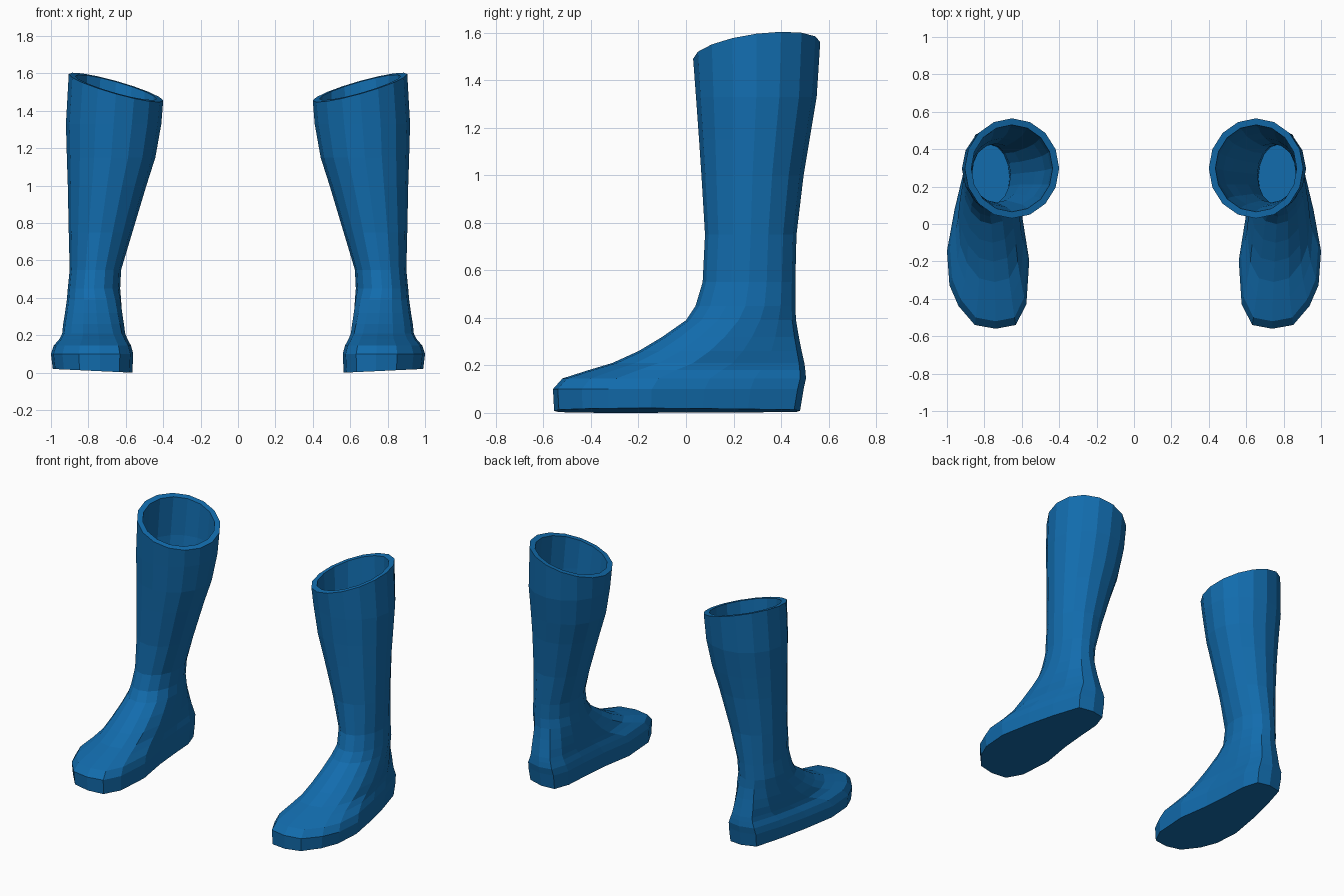
import bpy, bmesh, math

if "Cube" in bpy.data.objects:
    bpy.data.objects.remove(bpy.data.objects["Cube"])

SEG = 16
blue = bpy.data.materials.new("boot blue")
blue.diffuse_color = (0.006, 0.15, 0.42, 1)
blue.use_nodes = True
blue.node_tree.nodes["Principled BSDF"].inputs["Base Color"].default_value = blue.diffuse_color

# Footprint outline, from the heel round the inner edge to the toe and back
FOOT = [(.75, .48), (.66, .465), (.625, .36), (.615, .2), (.60, .02), (.565, -.2),
        (.58, -.43), (.635, -.54), (.74, -.56), (.85, -.54), (.935, -.44),
        (.982, -.33), (.995, -.15), (.955, .07), (.91, .26), (.85, .455)]

# Rings: height, inner x, outer x, front y, back y, blend from footprint to ellipse
RINGS = [(.00, .565, .990, -.555, .48, 0),
         (.10, .560, 1.00, -.56, .495, 0),
         (.145, .572, .985, -.52, .505, 0),
         (.18, .59, .955, -.41, .502, .1),
         (.21, .60, .94, -.31, .498, .25),
         (.26, .605, .935, -.20, .487, .4),
         (.32, .612, .925, -.10, .475, .6),
         (.39, .62, .915, .00, .463, .8),
         (.45, .63, .91, .04, .46, 1),
         (.55, .625, .90, .07, .46, 1),
         (.75, .565, .905, .08, .465, 1),
         (1.0, .49, .91, .065, .495, 1),
         (1.15, .442, .915, .055, .52, 1),
         (1.33, .41, .92, .042, .55, 1),
         (1.525, .40, .905, .03, .565, 1)]


def ring(bm, spec, inset=0.0):
    z, x0, x1, y0, y1, blend = spec
    x0, x1, y0, y1 = x0 + inset, x1 - inset, y0 + inset, y1 - inset
    verts = []
    for i, (fx, fy) in enumerate(FOOT):
        a = math.pi / 2 + 2 * math.pi * i / SEG
        u = (1 - blend) * (fx - .565) / .43 + blend * (.5 + .5 * math.cos(a))
        v = (1 - blend) * (fy + .56) / 1.04 + blend * (.5 + .5 * math.sin(a))
        x, y, h = x0 + (x1 - x0) * u, y0 + (y1 - y0) * v, z
        if z > 1.5:        # slanted rim
            h += .28 * (x - .65) + .13 * (y - .3)
        elif z == 0:       # slightly canted sole
            h += .02 * u
        verts.append(bm.verts.new((x, y, h)))
    return verts


def boot(name, side):
    bm = bmesh.new()
    # Outer skin going up, then the lining going down to the ankle
    loops = [ring(bm, r) for r in RINGS]
    loops += [ring(bm, r, .035) for r in reversed(RINGS[8:])]
    for a, b in zip(loops, loops[1:]):
        for i in range(SEG):
            j = (i + 1) % SEG
            bm.faces.new((a[i], a[j], b[j], b[i]))
    bm.faces.new(list(reversed(loops[0])))   # sole
    bm.faces.new(loops[-1])                  # inside floor
    for v in bm.verts:
        v.co.x *= side
    bmesh.ops.recalc_face_normals(bm, faces=bm.faces)
    mesh = bpy.data.meshes.new(name)
    bm.to_mesh(mesh)
    bm.free()
    mesh.materials.append(blue)
    bpy.context.collection.objects.link(bpy.data.objects.new(name, mesh))


boot("left_boot", 1)
boot("right_boot", -1)
